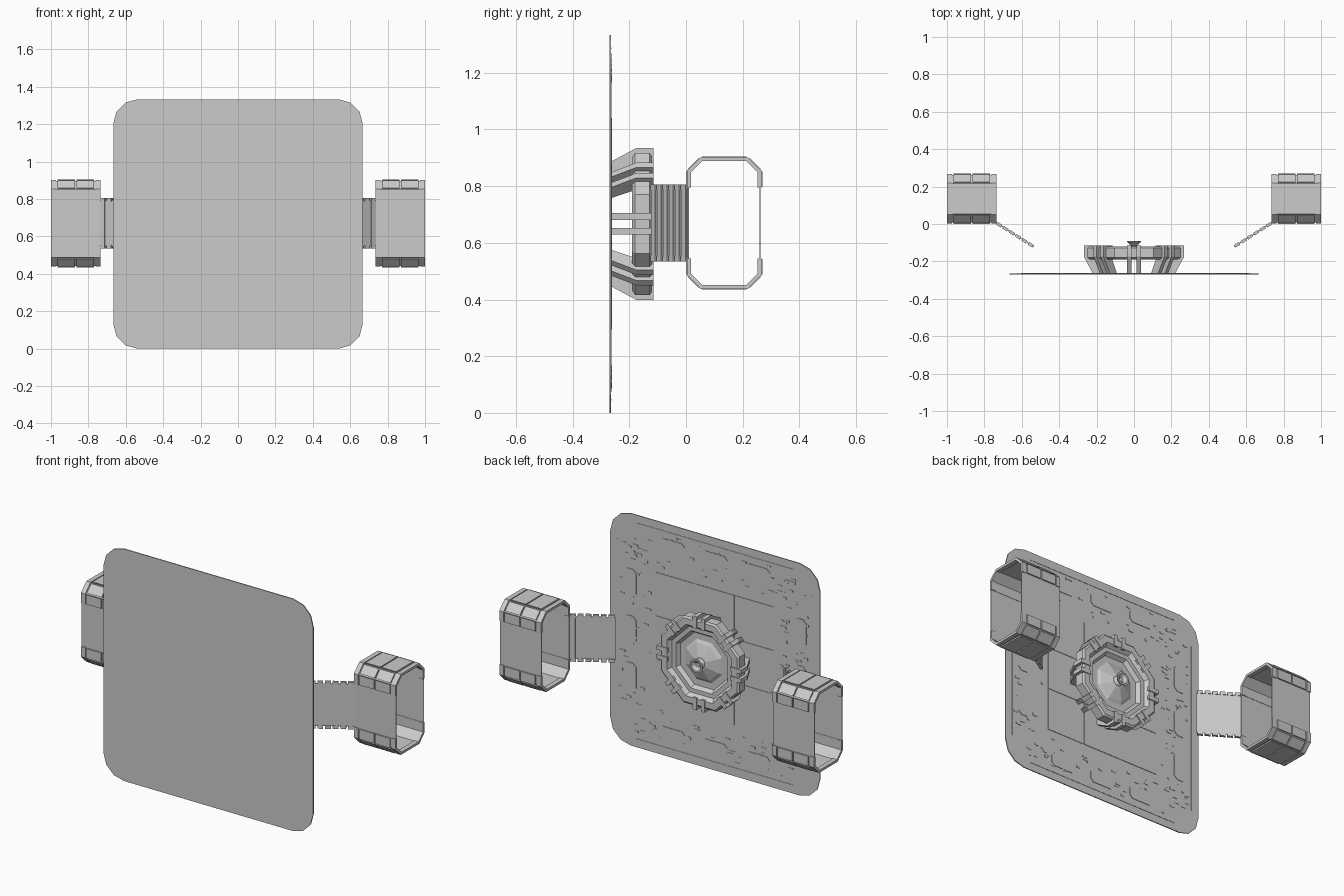
import bpy, bmesh, math, random
from mathutils import Vector

if "Cube" in bpy.data.objects:
    bpy.data.objects.remove(bpy.data.objects["Cube"])

random.seed(4)
CZ = 2 / 3          # height of the plate and hub centre
PZ = 0.67           # height of the pod centre


def make(name, bm):
    bmesh.ops.recalc_face_normals(bm, faces=bm.faces)
    me = bpy.data.meshes.new(name)
    bm.to_mesh(me)
    bm.free()
    ob = bpy.data.objects.new(name, me)
    bpy.context.collection.objects.link(ob)
    return ob


def prism(bm, pts, vec):
    """Solid from a closed outline swept along vec."""
    vec = Vector(vec)
    a = [bm.verts.new(p) for p in pts]
    b = [bm.verts.new(Vector(p) + vec) for p in pts]
    bm.faces.new(a)
    bm.faces.new(b[::-1])
    for i in range(len(a)):
        j = (i + 1) % len(a)
        bm.faces.new((a[i], b[i], b[j], a[j]))


def box(bm, x0, x1, y0, y1, z0, z1):
    prism(bm, [(x0, y0, z0), (x1, y0, z0), (x1, y0, z1), (x0, y0, z1)], (0, y1 - y0, 0))


def rounded(hx, hz, r, n, y, cx=0, cz=CZ):
    """Rectangle in the xz plane with corners of n segments."""
    pts = []
    for k, (sx, sz) in enumerate([(1, 1), (-1, 1), (-1, -1), (1, -1)]):
        for i in range(n + 1):
            a = math.pi / 2 * (k + i / n)
            pts.append((cx + sx * (hx - r) + r * math.cos(a), y,
                        cz + sz * (hz - r) + r * math.sin(a)))
    return pts


# main plate
bm = bmesh.new()
prism(bm, rounded(CZ, CZ, 0.13, 3, -0.27), (0, 0.006, 0))
make("main_plate", bm)

# central tiles on the back
bm = bmesh.new()
for i in (-1, 0, 1):
    for j in (-1, 0, 1):
        x, z = i * 0.25, CZ + j * 0.25
        box(bm, x - 0.123, x + 0.123, -0.265, -0.261, z - 0.123, z + 0.123)
make("back_tiles", bm)

# border hatches, three along every side, and narrow rails
bm = bmesh.new()
for k in (-1, 0, 1):
    for s in (-1, 1):
        prism(bm, rounded(0.04, 0.08, 0.02, 1, -0.265, s * 0.54, CZ + k * 0.27), (0, 0.004, 0))
        prism(bm, rounded(0.08, 0.04, 0.02, 1, -0.265, k * 0.27, CZ + s * 0.54), (0, 0.004, 0))
make("border_hatches", bm)

bm = bmesh.new()
for s in (-1, 1):
    box(bm, s * 0.62 - 0.003, s * 0.62 + 0.003, -0.265, -0.262, CZ - 0.5, CZ + 0.5)
    box(bm, -0.5, 0.5, -0.265, -0.262, CZ + s * 0.62 - 0.003, CZ + s * 0.62 + 0.003)
make("border_rails", bm)

# small surface details scattered along the border
bm = bmesh.new()
for k in range(180):
    u, v = random.uniform(-0.52, 0.52), random.choice((-1, 1)) * random.uniform(0.41, 0.6)
    w, h = random.uniform(0.004, 0.018), random.uniform(0.003, 0.007)
    x, z = (u, v) if k % 2 else (v, u)
    box(bm, x - w, x + w, -0.265, -0.262, CZ + z - h, CZ + z + h)
make("border_details", bm)


def lathe(name, prof, n=8):
    """Closed radial profile (r, y) turned around the hub axis, flat sides on the axes."""
    bm = bmesh.new()
    rings = []
    for r, y in prof:
        if r == 0:
            rings.append([bm.verts.new((0, y, CZ))] * n)
            continue
        rr = r / math.cos(math.pi / n)
        rings.append([bm.verts.new((rr * math.cos((i + .5) * 2 * math.pi / n), y,
                                    CZ + rr * math.sin((i + .5) * 2 * math.pi / n)))
                      for i in range(n)])
    for a, b in zip(rings, rings[1:]):
        for i in range(n):
            j = (i + 1) % n
            bm.faces.new(list(dict.fromkeys((a[i], a[j], b[j], b[i]))))
    make(name, bm)


# octagonal dish with stepped inside and raised centre
lathe("hub_dish", [(0, -0.19), (0.235, -0.19), (0.25, -0.18), (0.25, -0.128), (0.24, -0.12),
                   (0.205, -0.12), (0.188, -0.143), (0.165, -0.143), (0.15, -0.165),
                   (0.115, -0.165), (0.1, -0.155), (0.035, -0.13), (0, -0.13)])
# flared emitter
lathe("hub_emitter", [(0, -0.132), (0.03, -0.132), (0.016, -0.117), (0.038, -0.095),
                      (0.038, -0.09), (0.028, -0.09), (0.012, -0.106), (0, -0.106)])

# paired struts on each of the eight sides
strut = [(0.165, -0.268), (0.218, -0.268), (0.268, -0.175), (0.268, -0.115),
         (0.2, -0.115), (0.2, -0.195)]
bm = bmesh.new()
for i in range(8):
    a = i * math.pi / 4
    d = Vector((math.cos(a), 0, math.sin(a)))
    t = Vector((-math.sin(a), 0, math.cos(a)))
    for s in (-1, 1):
        prism(bm, [d * r + t * (s * 0.026 - 0.012) + Vector((0, y, CZ)) for r, y in strut],
              t * 0.024)
make("hub_struts", bm)


def arc(d):
    """Pod end outline (y, height above pod centre), inset by d."""
    t = d * math.tan(math.pi / 8)
    return [(d, 0.125), (d, 0.185 - t), (0.05 + t, 0.235 - d),
            (0.22 - t, 0.235 - d), (0.27 - d, 0.185 - t), (0.27 - d, 0.125)]


def strip(bm, s, v, outer, inner, x0, x1):
    loop = outer + inner[::-1]
    prism(bm, [(s * x0, y, PZ + v * z) for y, z in loop], (s * (x1 - x0), 0, 0))


def shrink(p, q, f):
    p, q = Vector(p), Vector(q)
    return [tuple(p.lerp(q, f)), tuple(p.lerp(q, 1 - f))]


for s, side in ((-1, "left"), (1, "right")):
    # pod: thin shell, end ribs and raised panels
    shell, ribs, panels = bmesh.new(), bmesh.new(), bmesh.new()
    for y in (0.008, 0.259):
        box(shell, s * 0.735, s * 1.0, y, y + 0.003, PZ - 0.127, PZ + 0.127)
    for v in (-1, 1):
        strip(shell, s, v, arc(0.008), arc(0.013), 0.738, 0.997)
        for x0, x1 in ((0.735, 0.762), (0.973, 1.0)):
            strip(ribs, s, v, arc(0.003), arc(0.017), x0, x1)
        o, n = arc(0), arc(0.009)
        for k in range(5):
            f = 0.1 if k in (1, 3) else 0.04
            for x0, x1 in ((0.77, 0.864), (0.871, 0.965)):
                strip(panels, s, v, shrink(o[k], o[k + 1], f), shrink(n[k], n[k + 1], f), x0, x1)
    make(side + "_pod_shell", shell)
    make(side + "_pod_ribs", ribs)
    make(side + "_pod_panels", panels)

    # slatted arm running diagonally from the pod towards the plate
    a, b = Vector((s * 0.738, 0.007, 0)), Vector((s * 0.535, -0.122, 0))
    u = (b - a).normalized()
    n = Vector((-u.y, u.x, 0)) * s
    bm = bmesh.new()

    def slab(p, q, off, th, h):
        c = Vector((0, 0, PZ - h)) + n * off
        prism(bm, [p + c, q + c, q + c + n * th, p + c + n * th], (0, 0, 2 * h))

    slab(a, b, -0.002, 0.004, 0.122)
    length = (b - a).length
    for i in range(6):
        p = a + u * (length * (i + 0.2) / 6)
        q = a + u * (length * (i + 0.8) / 6)
        slab(p, q, -0.006, 0.012, 0.118)
        for e in (-1, 1):
            # wider end caps of each slat
            c = Vector((0, 0, PZ + e * 0.126 - 0.009)) + n * -0.008
            g = u * 0.003
            prism(bm, [p - g + c, q + g + c, q + g + c + n * 0.016, p - g + c + n * 0.016],
                  (0, 0, 0.018))
    make(side + "_slatted_arm", bm)
